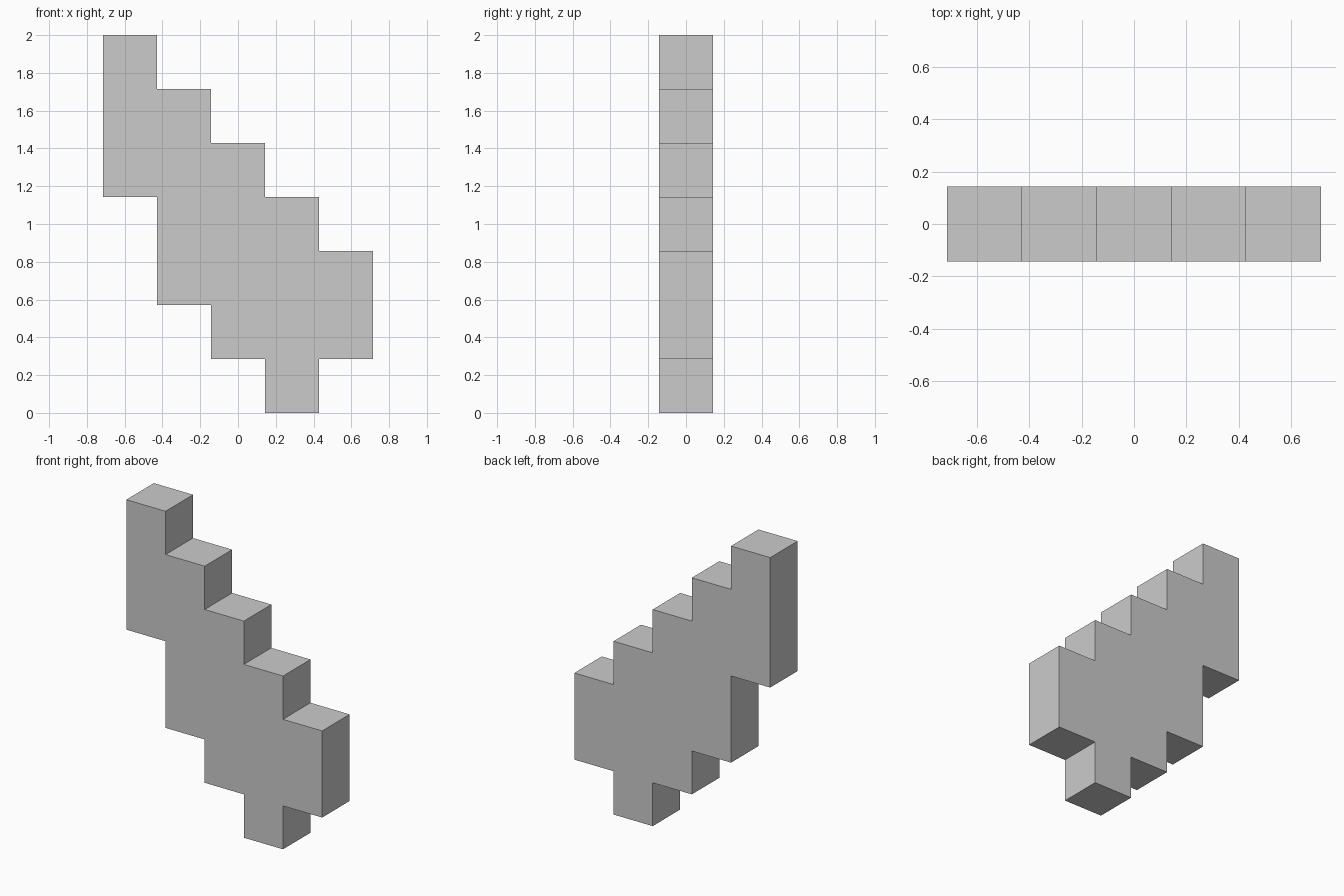
import bpy, bmesh

if "Cube" in bpy.data.objects:
    bpy.data.objects.remove(bpy.data.objects["Cube"])

U = 2 / 7  # one block
# bottom and top of each column, in blocks, left to right
COLUMNS = [(4, 7), (2, 6), (1, 5), (0, 4), (1, 3)]


def edge_points(heights):
    """Stepped line along one side of the columns."""
    pts = []
    for i, h in enumerate(heights):
        pts += [(i - 2.5, h), (i - 1.5, h)]
    return pts


# Stepped outline: along the bottom, then back along the top
outline = edge_points([c[0] for c in COLUMNS])
outline += reversed(edge_points([c[1] for c in COLUMNS]))

# Extrude the outline one block deep
bm = bmesh.new()
face = bm.faces.new([bm.verts.new((x * U, -U / 2, z * U)) for x, z in outline])
geom = bmesh.ops.extrude_face_region(bm, geom=[face], use_keep_orig=True)["geom"]
back = [v for v in geom if isinstance(v, bmesh.types.BMVert)]
bmesh.ops.translate(bm, verts=back, vec=(0, U, 0))
bmesh.ops.recalc_face_normals(bm, faces=bm.faces[:])

mesh = bpy.data.meshes.new("stepped_block")
bm.to_mesh(mesh)
bm.free()
bpy.context.collection.objects.link(bpy.data.objects.new("stepped_block", mesh))
